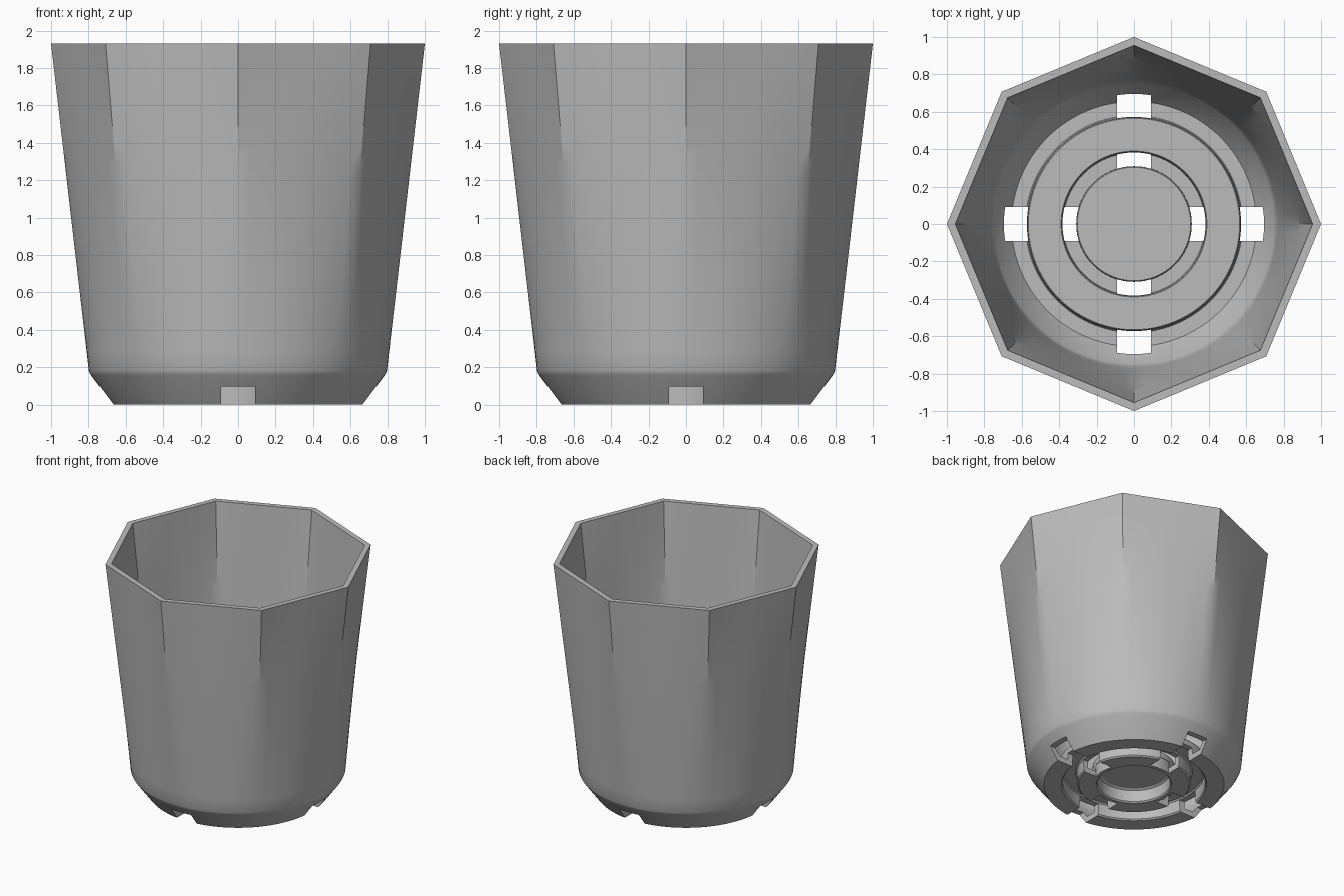
import bpy, bmesh
from math import cos, sin, pi, radians

cube = bpy.data.objects.get("Cube")
if cube:
    bpy.data.objects.remove(cube, do_unlink=True)

SEGMENTS = 96
HEIGHT = 1.93
SHOULDER = 0.18
STEPS = 16


def octagon(angle):
    """Radius of a unit octagon with a corner at angle zero."""
    return cos(pi / 8) / cos(angle % (pi / 4) - pi / 8)


def wall(r_low, r_high, z_low):
    """Straight sloping wall sampled from bottom to top."""
    return [(r_low + (r_high - r_low) * i / STEPS,
             z_low + (HEIGHT - z_low) * i / STEPS) for i in range(STEPS + 1)]


# Closed section of the pot: underside, outer wall, inner wall, floor
underside = [(0.25, 0.11), (0.265, 0.10), (0.27, 0.01), (0.28, 0),
             (0.41, 0), (0.42, 0.01), (0.425, 0.10), (0.435, 0.11),
             (0.515, 0.11), (0.525, 0.10), (0.53, 0.01), (0.54, 0),
             (0.67, 0), (0.785, 0.155), (0.793, 0.168)]
floor = [(0.75, 0.17), (0.655, 0.045), (0.58, 0.045), (0.575, 0.05),
         (0.57, 0.145), (0.565, 0.15), (0.39, 0.15), (0.385, 0.145),
         (0.38, 0.045), (0.31, 0.045), (0.308, 0.145), (0.303, 0.15)]
profile = (underside + wall(0.798, 1.0, SHOULDER)
           + wall(0.76, 0.955, 0.195)[::-1] + floor)

# Pot body: the round base blends into an octagonal rim
bm = bmesh.new()
rings = []
for r, z in profile:
    blend = max(0, (z - SHOULDER) / (HEIGHT - SHOULDER))
    ring = []
    for i in range(SEGMENTS):
        a = 2 * pi * i / SEGMENTS
        d = r * (1 - blend + blend * octagon(a))
        ring.append(bm.verts.new((d * cos(a), d * sin(a), z)))
    rings.append(ring)
for low, high in zip(rings, rings[1:]):
    for i in range(SEGMENTS):
        j = (i + 1) % SEGMENTS
        bm.faces.new((low[i], low[j], high[j], high[i]))
bm.faces.new(rings[0][::-1])
bm.faces.new(rings[-1])
bmesh.ops.recalc_face_normals(bm, faces=bm.faces)
mesh = bpy.data.meshes.new("planter_pot")
bm.to_mesh(mesh)
bm.free()
pot = bpy.data.objects.new("planter_pot", mesh)
bpy.context.collection.objects.link(pot)

# Drainage slots: four blocks with a curved inner end
bm = bmesh.new()
half, inner = 0.09, 0.306
for k in range(4):
    turn = k * pi / 2
    outline = [(0.9, -half), (0.9, half)]
    for i in range(9):
        y = half - 2 * half * i / 8
        outline.append(((inner ** 2 - y ** 2) ** 0.5, y))
    verts = [bm.verts.new((x * cos(turn) - y * sin(turn),
                           x * sin(turn) + y * cos(turn), -0.05))
             for x, y in outline]
    face = bm.faces.new(verts)
    new = bmesh.ops.extrude_face_region(bm, geom=[face])["geom"]
    bmesh.ops.translate(bm, vec=(0, 0, 0.148), verts=[
        v for v in new if isinstance(v, bmesh.types.BMVert)])
bmesh.ops.recalc_face_normals(bm, faces=bm.faces)
cut_mesh = bpy.data.meshes.new("slot_cutter")
bm.to_mesh(cut_mesh)
bm.free()
cutter = bpy.data.objects.new("slot_cutter", cut_mesh)
cutter.hide_render = True
bpy.context.collection.objects.link(cutter)

bpy.ops.object.select_all(action="DESELECT")
pot.select_set(True)
bpy.context.view_layer.objects.active = pot
cut = pot.modifiers.new("drain_slots", "BOOLEAN")
cut.operation = "DIFFERENCE"
cut.solver = "EXACT"
cut.object = cutter
bpy.ops.object.modifier_apply(modifier=cut.name)
bpy.data.objects.remove(cutter, do_unlink=True)

# Plain grey finish
grey = bpy.data.materials.new("grey")
grey.use_nodes = True
colour = (0.5, 0.5, 0.5, 1)
grey.diffuse_color = colour
grey.node_tree.nodes["Principled BSDF"].inputs["Base Color"].default_value = colour
pot.data.materials.clear()
pot.data.materials.append(grey)
bpy.ops.object.shade_smooth_by_angle(angle=radians(30))
